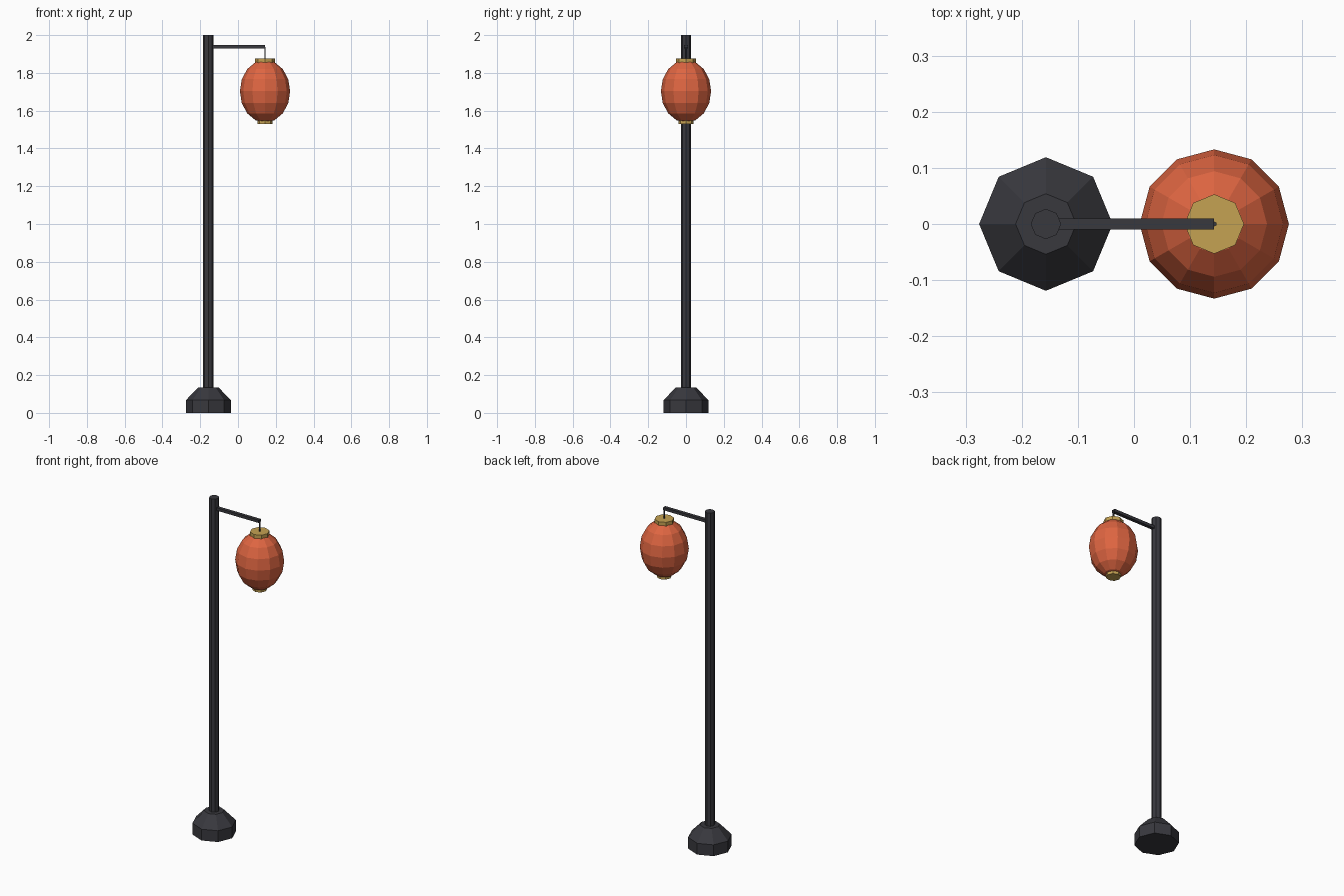
import bpy
import bmesh
from math import radians
from mathutils import Matrix

if "Cube" in bpy.data.objects:
    bpy.data.objects.remove(bpy.data.objects["Cube"], do_unlink=True)


def make_material(name, rgb):
    mat = bpy.data.materials.new(name)
    mat.use_nodes = True
    mat.diffuse_color = (*rgb, 1)
    mat.node_tree.nodes["Principled BSDF"].inputs["Base Color"].default_value = (*rgb, 1)
    return mat


iron = make_material("dark iron", (0.04, 0.04, 0.048))
paper = make_material("red paper", (0.73, 0.13, 0.053))
brass = make_material("brass", (0.56, 0.36, 0.085))


def add_object(name, bm, mat):
    bmesh.ops.recalc_face_normals(bm, faces=bm.faces)
    mesh = bpy.data.meshes.new(name)
    bm.to_mesh(mesh)
    bm.free()
    mesh.materials.append(mat)
    obj = bpy.data.objects.new(name, mesh)
    bpy.context.collection.objects.link(obj)
    return obj


def frustum(name, x, z0, z1, r0, r1, mat, sides=8):
    bm = bmesh.new()
    bmesh.ops.create_cone(bm, cap_ends=True, segments=sides, radius1=r0, radius2=r1,
                          depth=z1 - z0, matrix=Matrix.Translation((x, 0, (z0 + z1) / 2)))
    return add_object(name, bm, mat)


POLE_X, LAMP_X, LAMP_Z = -0.157, 0.143, 1.703

# Stepped base and pole
frustum("base_block", POLE_X, 0, 0.067, 0.119, 0.119, iron)
frustum("base_taper", POLE_X, 0.067, 0.135, 0.119, 0.054, iron)
frustum("pole", POLE_X, 0.1, 2, 0.027, 0.027, iron)

# Square arm reaching from the pole to the lantern
bm = bmesh.new()
bmesh.ops.create_cube(bm, size=1, matrix=Matrix.Translation(((POLE_X + LAMP_X) / 2, 0, 1.938))
                      @ Matrix.Diagonal((LAMP_X - POLE_X, 0.02, 0.017, 1)))
add_object("arm", bm, iron)
frustum("hanger", LAMP_X, 1.86, 1.938, 0.0045, 0.0045, iron, 6)

# Faceted lantern with a collar at each end
bm = bmesh.new()
bmesh.ops.create_uvsphere(bm, u_segments=12, v_segments=8, radius=1,
                          matrix=Matrix.Translation((LAMP_X, 0, LAMP_Z))
                          @ Matrix.Diagonal((0.133, 0.133, 0.166, 1)))
add_object("lantern_body", bm, paper)
frustum("top_collar", LAMP_X, 1.845, 1.877, 0.053, 0.053, brass)
frustum("bottom_collar", LAMP_X, 1.53, 1.558, 0.04, 0.04, brass)
